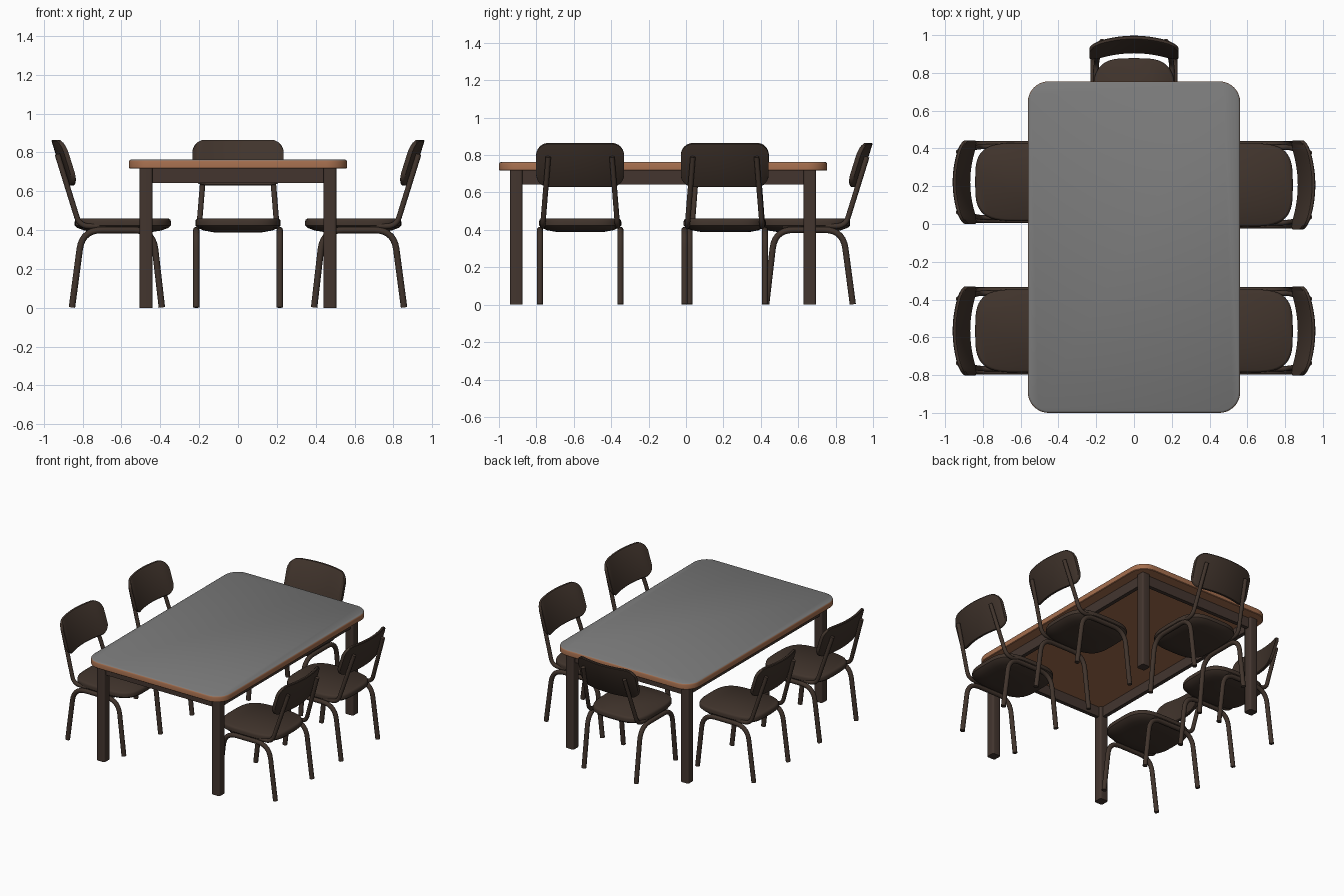
import bpy, bmesh, math
from mathutils import Vector, Matrix

if "Cube" in bpy.data.objects:
    bpy.data.objects.remove(bpy.data.objects["Cube"])


def material(name, rgb):
    m = bpy.data.materials.new(name)
    m.diffuse_color = (*rgb, 1)
    m.use_nodes = True
    m.node_tree.nodes["Principled BSDF"].inputs["Base Color"].default_value = m.diffuse_color
    return m


GREY = material("grey_laminate", (0.2, 0.2, 0.2))
WOOD = material("wood_edge", (0.37, 0.155, 0.075))
FRAME = material("table_frame_brown", (0.056, 0.036, 0.028))
CHAIR = material("chair_brown", (0.052, 0.034, 0.025))


def finish(name, bm, *mats):
    bmesh.ops.recalc_face_normals(bm, faces=bm.faces)
    me = bpy.data.meshes.new(name)
    bm.to_mesh(me)
    bm.free()
    for m in mats:
        me.materials.append(m)
    ob = bpy.data.objects.new(name, me)
    bpy.context.collection.objects.link(ob)
    bpy.ops.object.select_all(action='DESELECT')
    ob.select_set(True)
    bpy.context.view_layer.objects.active = ob
    bpy.ops.object.shade_smooth_by_angle(angle=math.radians(40))
    return ob


def skin(bm, loops, closed=False):
    """Join equal loops of points with quads, capping or closing the ends."""
    vs = [[bm.verts.new(p) for p in loop] for loop in loops]
    n = len(vs[0])
    pairs = list(zip(vs, vs[1:]))
    for a, b in pairs:
        for i in range(n):
            j = (i + 1) % n
            bm.faces.new((a[i], a[j], b[j], b[i]))
    bm.faces.new(vs[0])
    bm.faces.new(vs[-1])


def fillet(points, r, steps=7):
    """Round the inner corners of a path."""
    pts = [Vector(p) for p in points]
    out = [pts[0]]
    for a, b, c in zip(pts, pts[1:], pts[2:]):
        d1, d2 = (a - b).normalized(), (c - b).normalized()
        s, e = b + d1 * r, b + d2 * r
        for k in range(steps + 1):
            t = k / steps
            out.append(s * (1 - t) ** 2 + b * 2 * t * (1 - t) + e * t * t)
    return out + [pts[-1]]


def tube(bm, path, r, sides=12):
    """Round bar along a path lying roughly in the xz plane."""
    loops = []
    for i, p in enumerate(path):
        t = (path[min(i + 1, len(path) - 1)] - path[max(i - 1, 0)]).normalized()
        n = t.cross(Vector((0, 1, 0))).normalized()
        b = t.cross(n)
        loops.append([p + r * (math.cos(a) * n + math.sin(a) * b)
                      for a in (2 * math.pi * k / sides for k in range(sides))])
    skin(bm, loops)


def rounded_rect(hx, hy, r, z, cy, inset=0.0, steps=8):
    pts = []
    for q, (sx, sy) in enumerate(((1, 1), (-1, 1), (-1, -1), (1, -1))):
        for k in range(steps + 1):
            a = math.pi / 2 * (q + k / steps)
            pts.append((sx * (hx - r) + (r - inset) * math.cos(a),
                        cy + sy * (hy - r) + (r - inset) * math.sin(a), z))
    return pts


# ---- Table ----
CY = -0.1225
bm = bmesh.new()
skin(bm, [rounded_rect(0.562, 0.8775, 0.11, z, CY, i) for z, i in
          ((0.717, 0.004), (0.721, 0), (0.752, 0), (0.759, 0.003), (0.763, 0.01))])
bm.normal_update()
bmesh.ops.recalc_face_normals(bm, faces=bm.faces)
for f in bm.faces:
    f.material_index = 1 if f.normal.z > 0.4 else 0
finish("tabletop", bm, WOOD, GREY)

LX, LY = 0.473, 0.785
for sx, xn in ((-1, "left"), (1, "right")):
    for sy, yn in ((-1, "front"), (1, "back")):
        bm = bmesh.new()
        skin(bm, [rounded_rect(0.033, 0.033, 0.012, z, 0, 0, 4) for z in (0, 0.717)])
        ob = finish(f"table_leg_{yn}_{xn}", bm, FRAME)
        ob.location = (sx * LX, CY + sy * LY, 0)


def box(name, size, loc, mat):
    bm = bmesh.new()
    bmesh.ops.create_cube(bm, size=1, matrix=Matrix.Diagonal((*size, 1)))
    finish(name, bm, mat).location = loc


for s, xn, yn in ((-1, "left", "front"), (1, "right", "back")):
    box(f"apron_{yn}", (2 * LX - 0.06, 0.028, 0.075), (0, CY + s * LY, 0.68), FRAME)
    box(f"apron_{xn}", (0.028, 2 * LY - 0.06, 0.075), (s * LX, CY, 0.68), FRAME)

# ---- Chair parts: x points to the chair's back, y across ----
# seat: superellipse outline, dished underneath
bm = bmesh.new()
loops = []
for z, s in ((0.388, 0.55), (0.398, 0.8), (0.412, 0.95), (0.424, 1),
             (0.444, 1), (0.454, 0.985), (0.46, 0.95)):
    loop = []
    for k in range(48):
        a = 2 * math.pi * k / 48
        c, d = math.cos(a), math.sin(a)
        e = 2 / 3.5
        loop.append((0.593 + 0.248 * s * math.copysign(abs(c) ** e, c),
                     0.22 * s * math.copysign(abs(d) ** e, d), z))
    loops.append(loop)
skin(bm, loops)
seat = finish("seat", bm, CHAIR)

# backrest: curved, leaning panel with rounded corners
bm = bmesh.new()
W, R, Z0, Z1, T = 0.235, 0.065, 0.63, 0.865, 0.024
columns = []
for k in range(25):
    v = -W * math.cos(math.pi * k / 24)
    over = max(0, abs(v) - (W - R))
    cut = R - math.sqrt(max(0, R * R - over * over))
    cut = min(cut, R * 0.92)
    lo, hi = Z0 + cut, Z1 - cut
    loop = []
    for z, d in ((lo, 0.005), (lo + 0.006, 0), (hi - 0.006, 0), (hi, 0.005),
                 (hi, T - 0.005), (hi - 0.006, T), (lo + 0.006, T), (lo, T - 0.005)):
        x = 0.962 - (Z1 - z) * 0.31 - 0.045 * (v / W) ** 2 - d
        loop.append((x, v, z))
    columns.append(loop)
skin(bm, columns)
back = finish("backrest", bm, CHAIR)

# bent tube legs and back supports, mirrored left and right
bm = bmesh.new()
for s in (-1, 1):
    y = 0.215 * s
    tube(bm, fillet([(0.855, y, 0.002), (0.802, y, 0.4), (0.438, y, 0.4),
                     (0.392, y, 0.002)], 0.1), 0.0165)
legs = finish("chair_legs", bm, CHAIR)
bm = bmesh.new()
for s in (-1, 1):
    tube(bm, fillet([(0.48, 0.2 * s, 0.42), (0.815, 0.2 * s, 0.42),
                     (0.93, 0.17 * s, 0.79)], 0.05), 0.014)
supports = finish("back_supports", bm, CHAIR)

# ---- Place five chairs ----
places = (("right_front", 0, 0, -0.566, 1), ("right_back", 0, 0, 0.207, 1),
          ("left_front", 180, 0, -0.566, 1), ("left_back", 180, 0, 0.222, 0.94),
          ("end", 90, 0, 0.037, 1))
for part in (seat, back, legs, supports):
    base = part.name
    for i, (name, ang, x, y, w) in enumerate(places):
        ob = part if i == 0 else part.copy()
        if i:
            bpy.context.collection.objects.link(ob)
        ob.name = f"{base}_{name}"
        ob.rotation_euler.z = math.radians(ang)
        ob.location = (x, y, 0)
        ob.scale = (1, w, 1)
